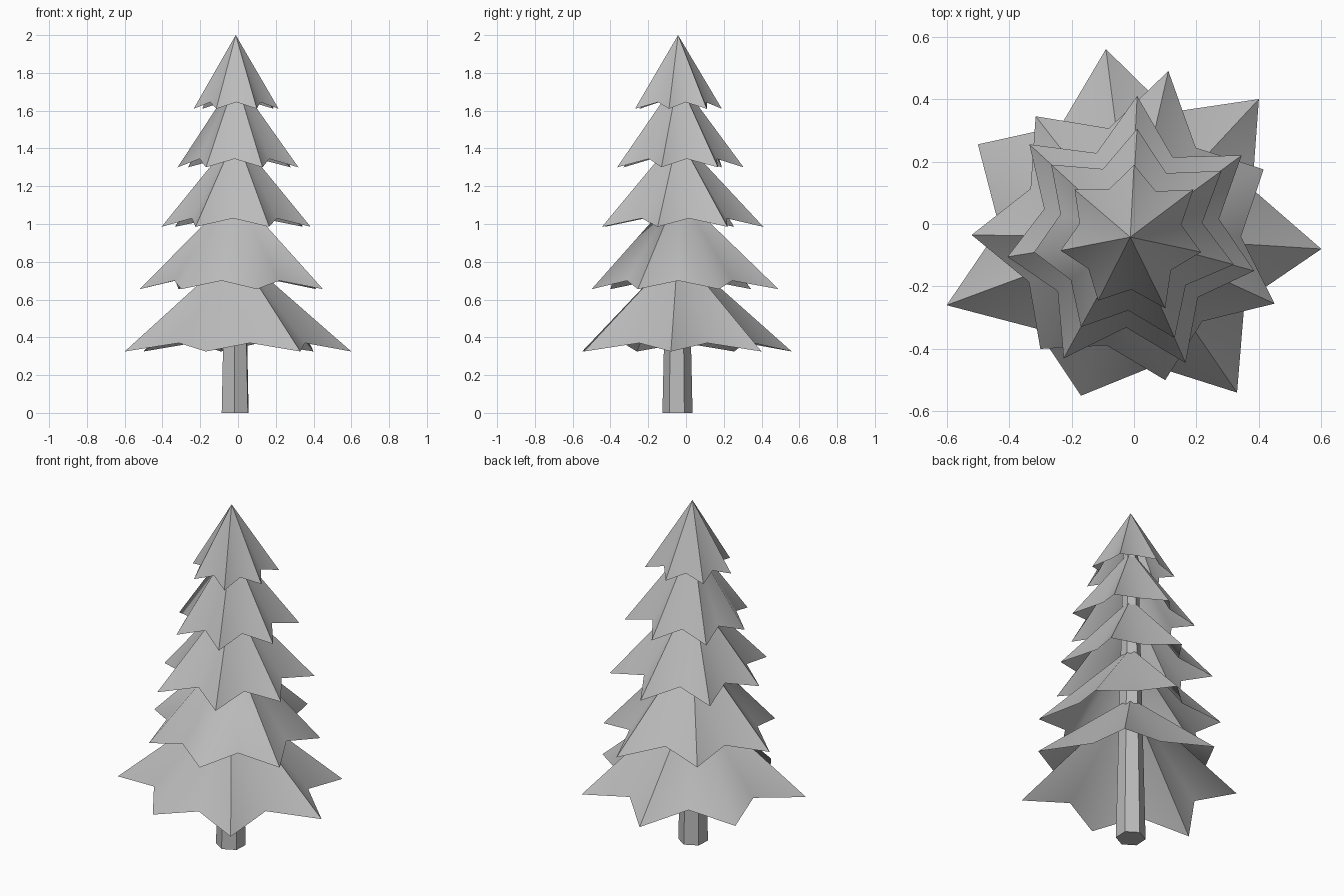
import bpy, bmesh, math

if "Cube" in bpy.data.objects:
    bpy.data.objects.remove(bpy.data.objects["Cube"])

grey = bpy.data.materials.new("plain grey")
grey.diffuse_color = (0.5, 0.5, 0.5, 1)
grey.use_nodes = True
grey.node_tree.nodes["Principled BSDF"].inputs["Base Color"].default_value = grey.diffuse_color

CX, CY = -0.012, -0.042      # tree axis


def finish(name, bm, angle):
    mesh = bpy.data.meshes.new(name)
    bm.to_mesh(mesh)
    bm.free()
    mesh.materials.append(grey)
    ob = bpy.data.objects.new(name, mesh)
    bpy.context.collection.objects.link(ob)
    bpy.ops.object.select_all(action='DESELECT')
    ob.select_set(True)
    bpy.context.view_layer.objects.active = ob
    if angle:
        bpy.ops.object.shade_smooth_by_angle(angle=math.radians(angle))


def branch_tier(name, tips, tip_z, valley_r, valley_z, apex_z):
    """Open seven-pointed skirt of branches; tips run clockwise from the back."""
    bm = bmesh.new()
    apex = bm.verts.new((CX, CY, apex_z))
    rim = []
    for i, (x, y) in enumerate(tips):
        nx, ny = tips[(i + 1) % len(tips)]
        rim.append(bm.verts.new((x, y, tip_z)))
        # notch halfway between neighbouring tips
        dx, dy = (x + nx) / 2 - CX, (y + ny) / 2 - CY
        k = valley_r / math.hypot(dx, dy)
        rim.append(bm.verts.new((CX + dx * k, CY + dy * k, valley_z)))
    for i, v in enumerate(rim):
        bm.faces.new((apex, rim[(i + 1) % len(rim)], v))
    finish(name, bm, 60)


# Branch tiers, bottom to top
branch_tier("branch_tier_1", [(-.09, .56), (.40, .40), (.60, -.08), (.33, -.54),
            (-.17, -.55), (-.60, -.26), (-.50, .255)], .325, .42, .37, .86)
branch_tier("branch_tier_2", [(.11, .49), (.415, .175), (.45, -.255), (.10, -.50),
            (-.30, -.40), (-.52, -.035), (-.315, .345)], .655, .355, .70, 1.17)
branch_tier("branch_tier_3", [(.01, .41), (.345, .22), (.385, -.15), (.165, -.445),
            (-.225, -.43), (-.405, -.105), (-.335, .255)], .985, .29, 1.03, 1.47)
branch_tier("branch_tier_4", [(.01, .305), (.28, .17), (.32, -.13), (.13, -.365),
            (-.17, -.33), (-.32, -.09), (-.265, .19)], 1.30, .235, 1.345, 1.77)
branch_tier("branch_tier_5", [(0, .19), (.19, .11), (.215, -.09), (.10, -.27),
            (-.115, -.245), (-.235, -.085), (-.19, .11)], 1.61, .168, 1.645, 2.0)

# Tapered six-sided trunk
bm = bmesh.new()
rings = []
for r, z in ((.08, 0), (.04, 1.75)):
    rings.append([bm.verts.new((CX - .003 + r * math.cos(math.radians(60 * k - 93)),
                                CY - .003 + r * math.sin(math.radians(60 * k - 93)), z))
                  for k in range(6)])
low, high = rings
for k in range(6):
    j = (k + 1) % 6
    bm.faces.new((low[k], low[j], high[j], high[k]))
bm.faces.new(low[::-1])
bm.faces.new(high)
finish("trunk", bm, 0)
